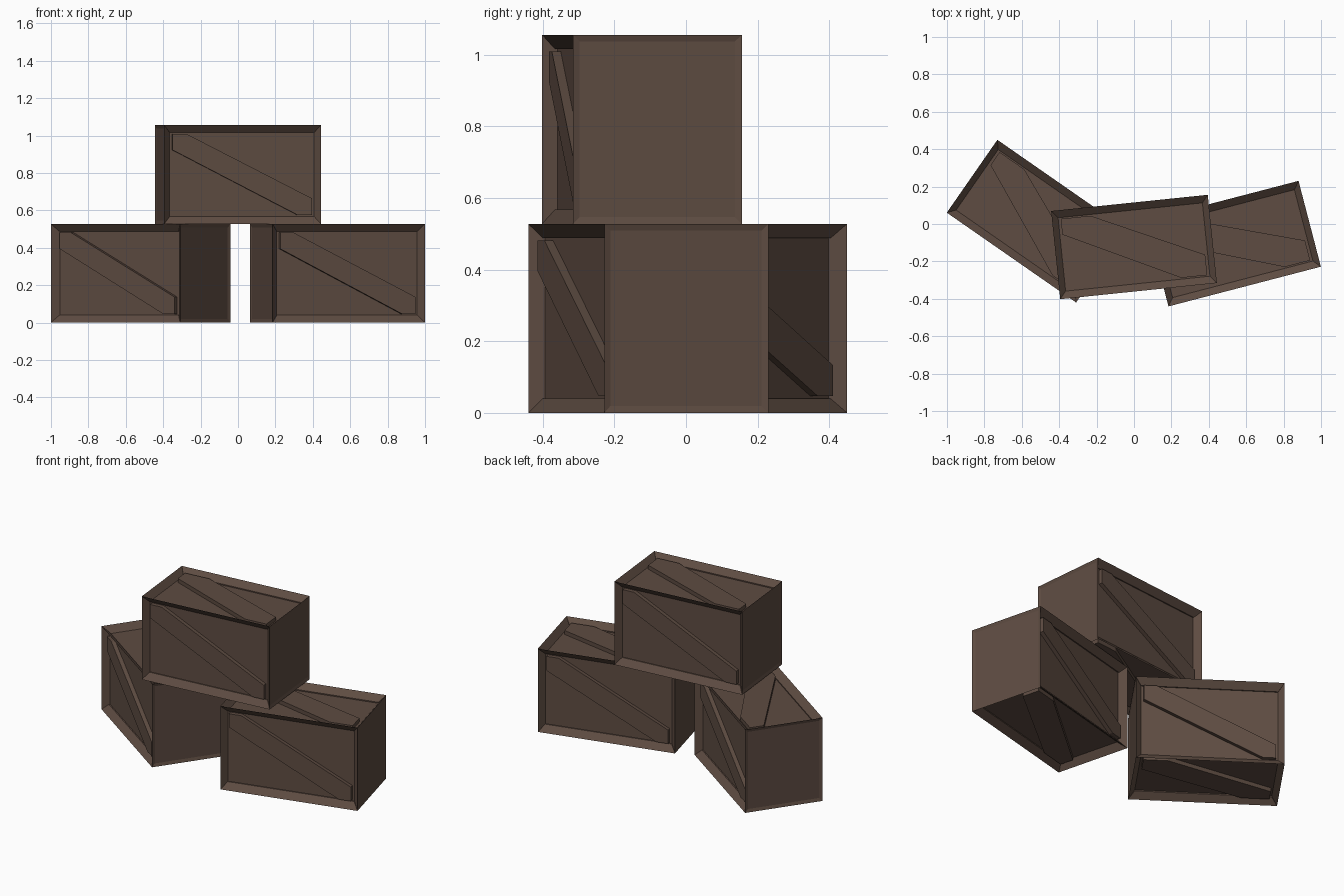
import bpy, bmesh, math
from mathutils import Matrix, Vector

if "Cube" in bpy.data.objects:
    bpy.data.objects.remove(bpy.data.objects["Cube"])

L, W, H = 0.842, 0.474, 0.528      # crate size
RIM, DEPTH = 0.047, 0.04           # long-side frame width and recess
END_RIM, END_DEPTH = 0.027, 0.006  # end panels
PLANK = 0.025                      # brace thickness

wood = bpy.data.materials.new("dark_brown_wood")
wood.diffuse_color = (0.112, 0.072, 0.054, 1)
wood.use_nodes = True
wood.node_tree.nodes["Principled BSDF"].inputs["Base Color"].default_value = wood.diffuse_color


def add_brace(bm, turn, height, half, near, far, drop_l, drop_r):
    """Diagonal board in a recess: drawn on the front plane, then turned about x."""
    a, b = L / 2 - RIM, height / 2 - RIM
    pts = [(-a, b), (-a + near, b), (a, -b + drop_r),
           (a, -b), (a - far, -b), (-a, b - drop_l)]
    back, front = -half + DEPTH + 0.003, -half + DEPTH - PLANK
    rot = Matrix.Rotation(turn, 3, 'X')
    fv = [bm.verts.new(rot @ Vector((x, front, z))) for x, z in pts]
    bv = [bm.verts.new(rot @ Vector((x, back, z))) for x, z in pts]
    bm.faces.new(fv)
    bm.faces.new(bv[::-1])
    for i in range(6):
        j = (i + 1) % 6
        bm.faces.new((fv[i], fv[j], bv[j], bv[i]))


def make_crate(name, x, y, z, angle):
    bm = bmesh.new()
    # crate body with recessed panels on all six sides
    bmesh.ops.create_cube(bm, size=1, matrix=Matrix.Diagonal((L, W, H, 1)))
    bm.normal_update()
    ends = [f for f in bm.faces if abs(f.normal.x) > 0.5]
    sides = [f for f in bm.faces if abs(f.normal.x) < 0.5]
    bmesh.ops.inset_individual(bm, faces=sides, thickness=RIM, depth=-DEPTH)
    bmesh.ops.inset_individual(bm, faces=ends, thickness=END_RIM, depth=-END_DEPTH)
    # one diagonal brace per long side
    for k in range(4):
        turn = -k * math.pi / 2
        if k % 2 == 0:
            add_brace(bm, turn, H, W / 2, 0.075, 0.075, 0.086, 0.09)
        else:
            add_brace(bm, turn, W, H / 2, 0.16, 0.14, 0.085, 0.11)
    bmesh.ops.recalc_face_normals(bm, faces=bm.faces[:])
    mesh = bpy.data.meshes.new(name)
    bm.to_mesh(mesh)
    bm.free()
    mesh.materials.append(wood)
    ob = bpy.data.objects.new(name, mesh)
    ob.location = (x, y, z + H / 2)
    ob.rotation_euler.z = math.radians(angle)
    bpy.context.collection.objects.link(ob)


make_crate("left_crate", -0.52, 0.015, 0, -34.8)
make_crate("right_crate", 0.532, -0.105, 0, 14.6)
make_crate("top_crate", 0.0, -0.123, H, 5.9)
